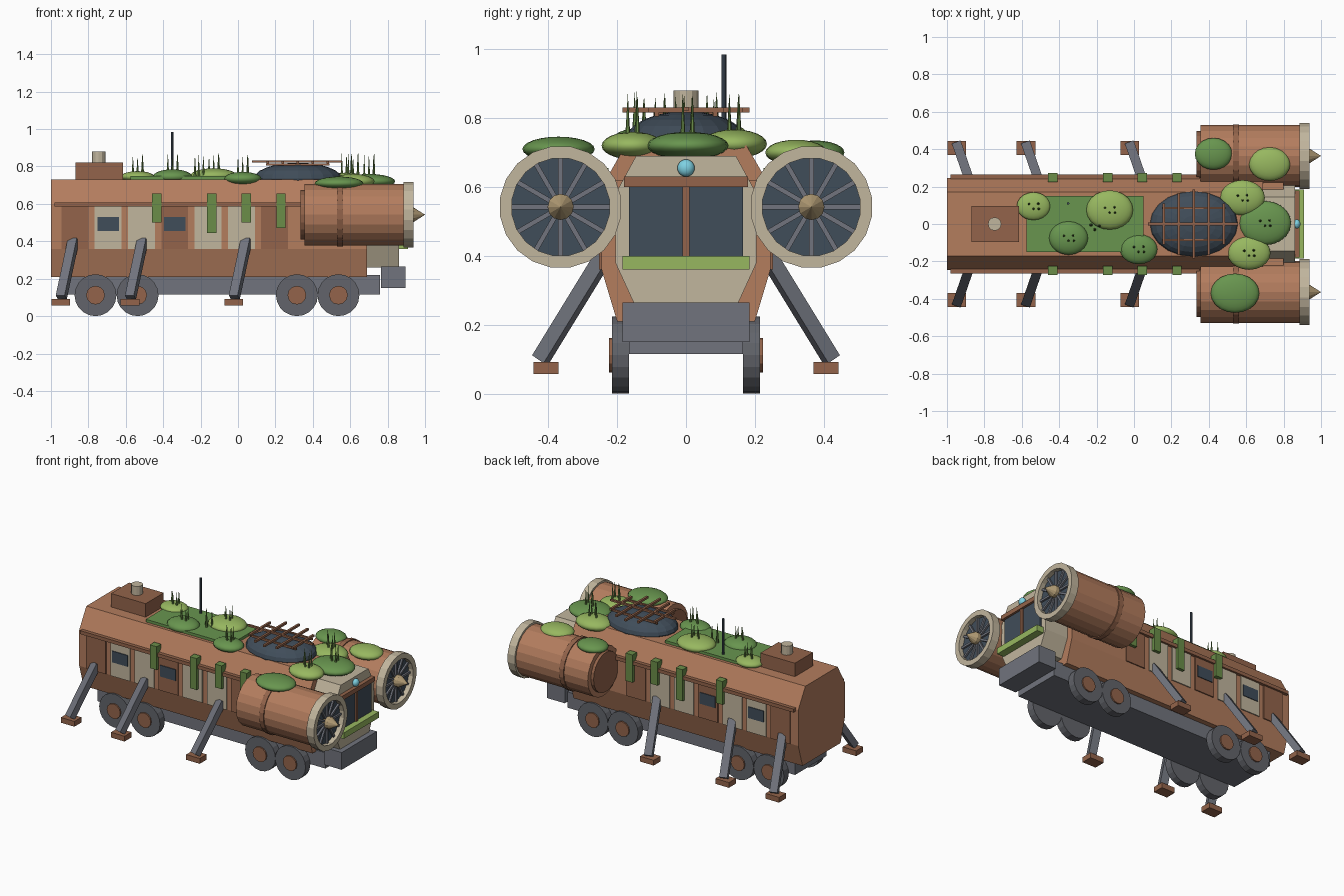
import bpy, bmesh, math, random
from mathutils import Vector, Matrix

if "Cube" in bpy.data.objects:
    bpy.data.objects.remove(bpy.data.objects["Cube"])

random.seed(4)


def mat(name, r, g, b):
    m = bpy.data.materials.new(name)
    m.diffuse_color = [(c / 255) ** 2.2 for c in (r, g, b)] + [1]
    m.use_nodes = True
    m.node_tree.nodes["Principled BSDF"].inputs["Base Color"].default_value = m.diffuse_color
    return m


RUST = mat("rust", 178, 124, 94)
BROWN = mat("brown", 146, 100, 76)
BEIGE = mat("beige", 192, 180, 156)
GREY = mat("grey", 112, 115, 124)
TYRE = mat("tyre", 98, 100, 106)
GLASS = mat("glass", 66, 78, 90)
SPIN = mat("spinner", 176, 154, 116)
LEAF = mat("leaf", 104, 148, 80)
LIME = mat("lime", 150, 182, 96)
VINE = mat("vine", 106, 140, 74)
LAMP = mat("lamp", 125, 208, 226)


def finish(name, bm, m, smooth=False):
    bmesh.ops.recalc_face_normals(bm, faces=bm.faces)
    me = bpy.data.meshes.new(name)
    bm.to_mesh(me)
    bm.free()
    me.materials.append(m)
    for p in me.polygons:
        p.use_smooth = smooth
    o = bpy.data.objects.new(name, me)
    bpy.context.collection.objects.link(o)
    return o


def box(name, x, y, z, m):
    """Box from three (min, max) ranges."""
    bm = bmesh.new()
    c = [(a + b) / 2 for a, b in (x, y, z)]
    s = [abs(b - a) for a, b in (x, y, z)]
    bmesh.ops.create_cube(bm, size=1, matrix=Matrix.Translation(c) @ Matrix.Diagonal((*s, 1)))
    return finish(name, bm, m)


def rod(name, p, q, w, d, m):
    """Square beam between two points."""
    p, q = Vector(p), Vector(q)
    v = q - p
    bm = bmesh.new()
    bmesh.ops.create_cube(bm, size=1, matrix=Matrix.Translation((p + q) / 2)
                          @ v.to_track_quat('Z', 'Y').to_matrix().to_4x4()
                          @ Matrix.Diagonal((w, d, v.length, 1)))
    return finish(name, bm, m)


def cone(name, p, q, r1, r2, m, n=16):
    p, q = Vector(p), Vector(q)
    v = q - p
    bm = bmesh.new()
    bmesh.ops.create_cone(bm, cap_ends=True, segments=n, radius1=r1, radius2=r2, depth=v.length,
                          matrix=Matrix.Translation((p + q) / 2)
                          @ v.to_track_quat('Z', 'Y').to_matrix().to_4x4())
    return finish(name, bm, m)


def ball(name, c, r, m, smooth=True):
    bm = bmesh.new()
    bmesh.ops.create_uvsphere(bm, u_segments=20, v_segments=12, radius=1,
                              matrix=Matrix.Translation(c) @ Matrix.Diagonal((*r, 1)))
    return finish(name, bm, m, smooth)


def extrude_x(name, half, x0, x1, m):
    """Mirror a half profile of (y, z) points and extrude it along x."""
    pts = half + [(-y, z) for y, z in reversed(half)]
    bm = bmesh.new()
    f = bm.faces.new([bm.verts.new((x0, y, z)) for y, z in pts])
    g = bmesh.ops.extrude_face_region(bm, geom=[f])["geom"]
    bmesh.ops.translate(bm, vec=(x1 - x0, 0, 0), verts=[e for e in g if isinstance(e, bmesh.types.BMVert)])
    return finish(name, bm, m)


def ring_x(name, prof, cy, cz, m, n=20):
    """Closed (x, radius) profile turned around an axis parallel to x."""
    bm = bmesh.new()
    rings = [[bm.verts.new((x, cy + r * math.cos(2 * math.pi * (i + .5) / n),
                            cz + r * math.sin(2 * math.pi * (i + .5) / n))) for i in range(n)]
             for x, r in prof]
    for a, b in zip(rings, rings[1:] + rings[:1]):
        for i in range(n):
            j = (i + 1) % n
            bm.faces.new((a[i], a[j], b[j], b[i]))
    return finish(name, bm, m)


# Hull, cab and chassis
extrude_x("hull", [(.20, .21), (.245, .36), (.245, .60), (.17, .73)], -1, .69, RUST)
extrude_x("cab", [(.15, .26), (.205, .38), (.205, .58), (.145, .69)], .68, .86, BEIGE)
box("chassis", (-.92, .76), (-.165, .165), (.115, .22), GREY)
box("bumper", (.765, .895), (-.185, .185), (.15, .265), GREY)
box("cab_planter", (.86, .91), (-.185, .185), (.36, .40), LIME)
box("cab_brow", (.86, .885), (-.18, .18), (.60, .63), BROWN)
box("cab_mullion", (.86, .88), (-.01, .01), (.40, .60), BROWN)
ball("cab_lamp", (.87, 0, .655), (.02, .025, .025), LAMP)

# Chimney and antenna on the roof
box("roof_box", (-.87, -.615), (-.095, .095), (.72, .82), BROWN)
cone("chimney", (-.745, 0, .81), (-.745, 0, .88), .036, .036, BEIGE, 12)
cone("antenna", (-.352, .11, .73), (-.352, .11, .985), .007, .007, GLASS, 8)
box("roof_lawn", (-.575, .05), (-.15, .15), (.72, .748), LEAF)

# Roof dome with its lattice
ball("roof_dome", (.32, 0, .735), (.235, .175, .085), GLASS, False)
rod("lattice_spine", (.075, 0, .826), (.555, 0, .826), .014, .012, BROWN)
for x, w in ((.16, .11), (.24, .165), (.32, .185), (.40, .165), (.48, .11)):
    box("lattice_bar", (x - .007, x + .007), (-w, w), (.816, .83), BROWN)
for s in (-1, 1):
    rod("lattice_side", (.15, s * .085, .81), (.49, s * .085, .81), .012, .012, BROWN)

for s in (-1, 1):
    # Wall panels, windows, trim rail and hanging vines
    box("cab_window", (.85, .87), (s * .01, s * .165), (.40, .60), GLASS)
    box("trim_rail", (-.98, .35), (s * .235, s * .265), (.585, .608), BROWN)
    for k in range(7):
        c = -.872 + .178 * k
        box("wall_panel", (c - .072, c + .072), (s * .235, s * .252), (.36, .585), BROWN if k % 3 == 0 else BEIGE)
        if k in (1, 3):
            box("wall_window", (c - .057, c + .057), (s * .24, s * .257), (.455, .53), GLASS)
    for x, z in ((-.435, .50), (-.14, .445), (.045, .50), (.23, .47)):
        box("vine", (x - .025, x + .025), (s * .225, s * .272), (z, .655), VINE)

    # Wheels
    for x in (-.762, -.537, .315, .537):
        cone("wheel", (x, s * .165, .112), (x, s * .215, .112), .112, .112, TYRE, 20)
        cone("wheel_hub", (x, s * .2, .112), (x, s * .224, .112), .05, .05, BROWN, 12)

    # Outrigger legs with feet
    for x in (-.88, -.51, .045):
        rod("leg", (x, s * .235, .405), (x - .065, s * .422, .1), .05, .042, GREY)
        box("foot", (x - .117, x - .017), (s * .37, s * .443), (.057, .092), BROWN)

    # Side engines
    cy, cz = s * .364, .542
    box("engine_mount", (.42, .80), (s * .17, s * .25), (.48, .62), RUST)
    cone("engine_body", (.355, cy, cz), (.89, cy, cz), .165, .165, RUST, 20)
    cone("engine_tail", (.335, cy, cz), (.36, cy, cz), .132, .132, BROWN, 20)
    ring_x("engine_band", [(.53, .16), (.53, .171), (.562, .171), (.562, .16)], cy, cz, BROWN)
    ring_x("engine_intake", [(.885, .143), (.885, .178), (.938, .178), (.938, .143)], cy, cz, BEIGE)
    cone("fan_disc", (.88, cy, cz), (.905, cy, cz), .146, .146, GLASS, 20)
    for i in range(12):
        a = i * math.pi / 6
        rod("fan_blade", (.912, cy, cz),
            (.912, cy + .146 * math.cos(a), cz + .146 * math.sin(a)), .012, .014, GREY)
    cone("fan_spinner", (.905, cy, cz), (.94, cy, cz), .038, .038, SPIN, 12)
    cone("fan_spinner_tip", (.94, cy, cz), (1, cy, cz), .038, 0, SPIN, 12)

# Shrubs: x, y, z, radii, colour, whether grass grows on it
for x, y, z, rx, ry, rz, m, grass in (
        (-.537, .095, .745, .09, .075, .03, LIME, 1), (-.13, .075, .75, .125, .105, .04, LIME, 1),
        (-.35, -.075, .745, .105, .09, .04, LEAF, 1), (.025, -.135, .735, .10, .08, .036, LEAF, 1),
        (.58, .14, .725, .12, .095, .042, LIME, 1), (.70, .005, .72, .14, .118, .04, LEAF, 1),
        (.615, -.155, .72, .115, .09, .04, LIME, 1), (.425, .375, .70, .10, .085, .035, LEAF, 0),
        (.725, .32, .70, .11, .09, .037, LIME, 0), (.54, -.37, .71, .13, .105, .036, LEAF, 0)):
    ball("shrub", (x, y, z), (rx, ry, rz), m)
    if grass:
        for dx, dy in ((-.025, .012), (0, -.014), (.025, .014), (.028, -.014)):
            h = random.uniform(.855, .88)
            cone("grass_blade", (x + dx, y + dy, z), (x + dx, y + dy, h), .009, 0, VINE, 6)
for dx, dy in ((0, 0), (.025, .02), (-.02, .025)):
    cone("lawn_grass", (-.21 + dx, -.03 + dy, .74), (-.21 + dx, -.03 + dy, .865), .009, 0, VINE, 6)
